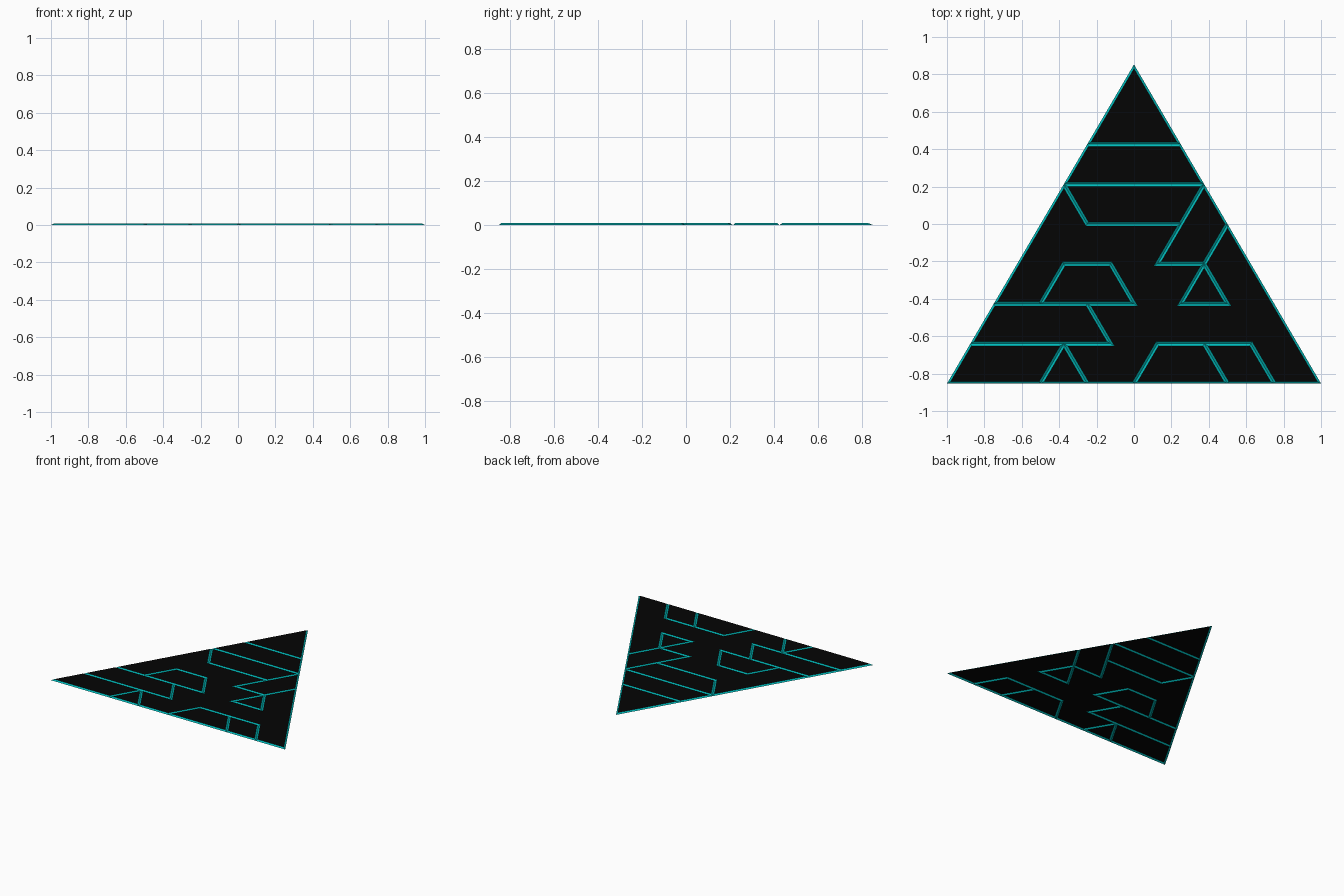
import bpy, bmesh
from mathutils import Vector

if "Cube" in bpy.data.objects:
    bpy.data.objects.remove(bpy.data.objects["Cube"])

ROW = 1.706 / 8      # height of one lattice row
INSET = 0.0115       # how far the sloped sides lean in
THICK = 0.009


def material(name, rgb):
    m = bpy.data.materials.new(name)
    m.diffuse_color = (*rgb, 1)
    m.use_nodes = True
    m.node_tree.nodes["Principled BSDF"].inputs["Base Color"].default_value = m.diffuse_color
    return m


BLACK = material("black_top", (0.0015, 0.0015, 0.0015))
TEAL = material("teal_edge", (0.0, 0.5, 0.5))


def tile(name, cells):
    """Open-bottomed tile from a counter-clockwise outline on the triangular lattice."""
    base = [Vector((x / 8, (r - 4) * ROW)) for x, r in cells]
    n = len(base)
    top = []
    for i, p in enumerate(base):
        d1 = (p - base[i - 1]).normalized()
        d2 = (base[(i + 1) % n] - p).normalized()
        n1, n2 = Vector((-d1.y, d1.x)), Vector((-d2.y, d2.x))
        top.append(p + (n1 + n2) * INSET / (1 + n1.dot(n2)))
    bm = bmesh.new()
    lo = [bm.verts.new((p.x, p.y, 0)) for p in base]
    hi = [bm.verts.new((p.x, p.y, THICK)) for p in top]
    cap = bm.faces.new(hi)
    for i in range(n):
        j = (i + 1) % n
        bm.faces.new((lo[i], lo[j], hi[j], hi[i])).material_index = 1
    bm.normal_update()
    bmesh.ops.triangulate(bm, faces=[cap])
    me = bpy.data.meshes.new(name)
    bm.to_mesh(me)
    bm.free()
    me.materials.append(BLACK)
    me.materials.append(TEAL)
    ob = bpy.data.objects.new(name, me)
    bpy.context.collection.objects.link(ob)


def triangle(name, x, row, size):
    tile(name, [(x, row), (x + 2 * size, row), (x + size, row + size)])


def band(name, x0, x1, row, left, right):
    """One-row quad; left and right are the sideways steps of its ends."""
    tile(name, [(x0, row), (x1, row), (x1 + right, row + 1), (x0 + left, row + 1)])


# triangular tiles
triangle("tip_tile", -2, 6, 2)
triangle("small_right_tile", 2, 2, 1)
triangle("small_bottom_tile", -4, 0, 1)

# one-row tiles
band("upper_band_tile", -3, 3, 5, 1, -1)
band("hanging_band_tile", -2, 2, 4, -1, 1)
band("left_trapezoid_tile", -4, 0, 2, 1, -1)
band("left_band_tile", -7, -1, 1, 1, -1)
band("left_corner_tile", -8, -4, 0, 1, 1)
band("bottom_trapezoid_tile", 0, 4, 0, 1, -1)
band("bottom_slanted_tile", 4, 6, 0, -1, -1)

# two-row tile on the right edge
tile("right_edge_tile", [(1, 3), (3, 3), (4, 4), (3, 5)])

# large tile filling the space between the others
tile("main_tile", [
    (-2, 0), (0, 0), (1, 1), (5, 1), (6, 0), (8, 0), (4, 4), (3, 3),
    (4, 2), (2, 2), (3, 3), (1, 3), (2, 4), (-2, 4), (-3, 5), (-6, 2),
    (-4, 2), (-3, 3), (-1, 3), (0, 2), (-2, 2), (-1, 1), (-3, 1)])
